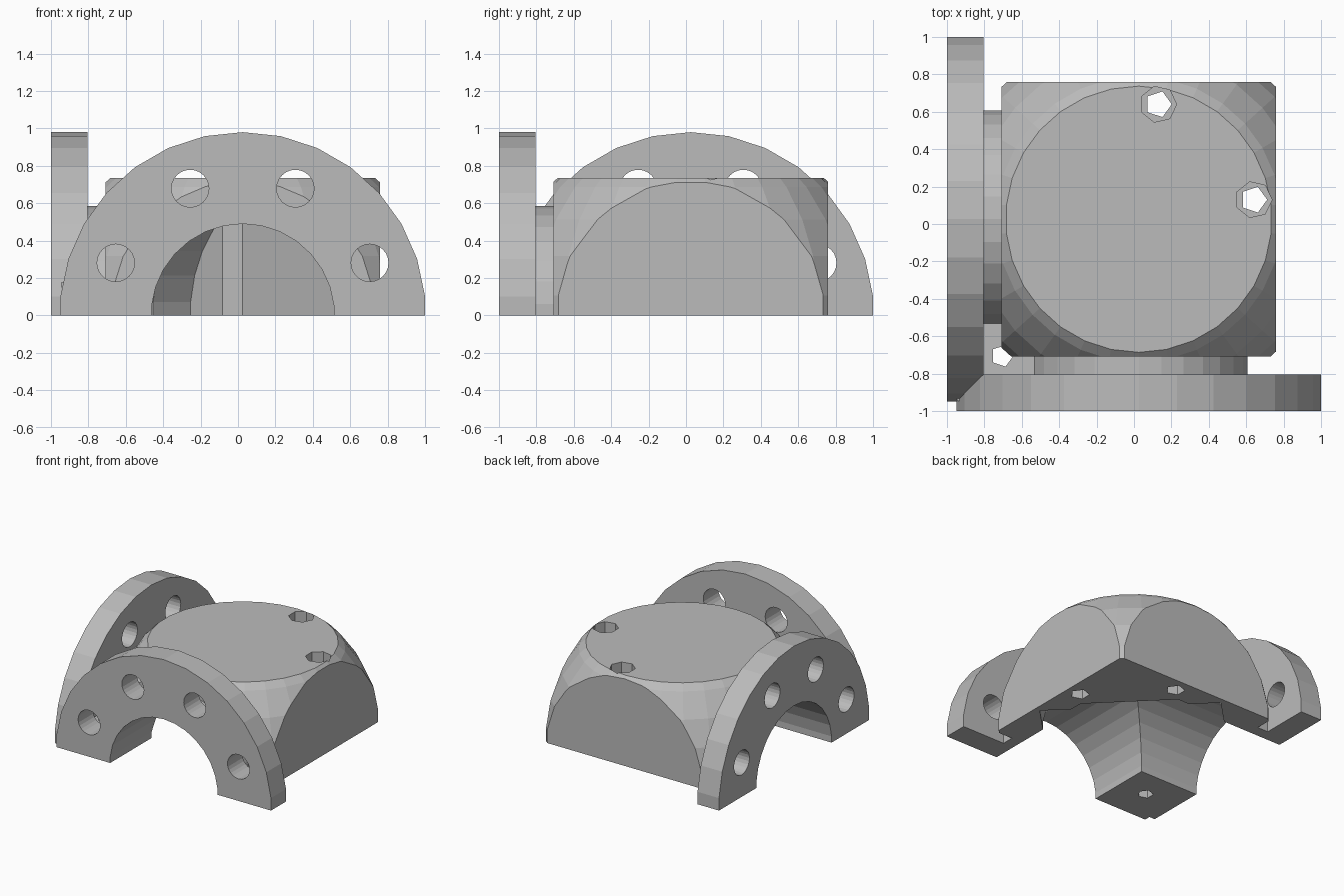
import bpy, bmesh, math
from mathutils import Vector

if "Cube" in bpy.data.objects:
    bpy.data.objects.remove(bpy.data.objects["Cube"])

C = 0.0255                     # plan centre of the cube body
HALF = 0.733                   # half width of the cube body
BORE = 0.49
MID = Vector((C, C, 0))
X, Y, Z = Vector((1, 0, 0)), Vector((0, 1, 0)), Vector((0, 0, 1))
DIAG = Vector((1, 1, 0)).normalized()
SIDE = Vector((1, -1, 0)).normalized()

grey = bpy.data.materials.new("plain_grey")
grey.use_nodes = True
grey.diffuse_color = (0.5, 0.5, 0.5, 1)
grey.node_tree.nodes["Principled BSDF"].inputs["Base Color"].default_value = (0.5, 0.5, 0.5, 1)


def finish(name, bm):
    bmesh.ops.recalc_face_normals(bm, faces=bm.faces)
    mesh = bpy.data.meshes.new(name)
    bm.to_mesh(mesh)
    bm.free()
    obj = bpy.data.objects.new(name, mesh)
    bpy.context.collection.objects.link(obj)
    mesh.materials.append(grey)
    return obj


def circle(r, n=30, cu=0, cv=0, start=90):
    angles = [math.radians(start + 360 * i / n) for i in range(n)]
    return [(cu + r * math.cos(a), cv + r * math.sin(a)) for a in angles]


def rect(u0, u1, v0, v1):
    return [(u0, v0), (u1, v0), (u1, v1), (u0, v1)]


def prism(name, pts, lo, hi, u=X, v=Y, w=Z, origin=Vector(), clip=None):
    """Extrude a profile in the u-v plane from lo to hi along w."""
    bm = bmesh.new()
    face = bm.faces.new([bm.verts.new(origin + u * a + v * b + w * lo) for a, b in pts])
    ext = bmesh.ops.extrude_face_region(bm, geom=[face])["geom"]
    bmesh.ops.translate(bm, vec=w * (hi - lo),
                        verts=[g for g in ext if isinstance(g, bmesh.types.BMVert)])
    if clip:
        bmesh.ops.bisect_plane(bm, geom=bm.verts[:] + bm.edges[:] + bm.faces[:],
                               plane_co=clip[0], plane_no=clip[1], clear_outer=True)
        bmesh.ops.holes_fill(bm, edges=[e for e in bm.edges if e.is_boundary])
    return finish(name, bm)


def combine(base, tool, operation):
    mod = base.modifiers.new("combine", "BOOLEAN")
    mod.operation = operation
    mod.solver = "EXACT"
    mod.object = tool
    bpy.context.view_layer.objects.active = base
    bpy.ops.object.modifier_apply(modifier=mod.name)
    bpy.data.objects.remove(tool)


# Cube body rounded off by a sphere
housing = prism("mirror_housing", rect(C - HALF, C + HALF, C - HALF, C + HALF), -HALF, 0.735)
bm = bmesh.new()
bmesh.ops.create_uvsphere(bm, u_segments=30, v_segments=15, radius=1.028)
bmesh.ops.translate(bm, verts=bm.verts, vec=MID)
combine(housing, finish("rounding_sphere", bm), "INTERSECT")

# Front and side flanges with their necks
ports = [(X, Y, Vector((C, 0, 0))), (Y, X, Vector((0, C, 0)))]
for u, w, origin in ports:
    combine(housing, prism("neck", circle(0.585), -0.9, -0.5, u, Z, w, origin), "UNION")
for u, w, origin in ports:
    combine(housing, prism("flange", circle(0.98), -1, -0.805, u, Z, w, origin), "UNION")

# Low block in the inside corner between the flanges
combine(housing, prism("corner_block", rect(-0.947, -0.44, -0.947, -0.44), -0.2, 0.175), "UNION")

# Bores meeting at the mirror plane, and the flange bolt holes
for u, w, origin in ports:
    combine(housing, prism("bore", circle(BORE), -1.2, 1.2, u, Z, w, origin,
                           clip=(MID + DIAG * 0.006, DIAG)), "DIFFERENCE")
    for angle in (22.5, 67.5, 112.5, 157.5):
        a = math.radians(angle)
        pts = circle(0.1, 24, 0.735 * math.cos(a), 0.735 * math.sin(a))
        combine(housing, prism("bolt_hole", pts, -1.1, -0.79, u, Z, w, origin), "DIFFERENCE")

# Round mirror seat on the diagonal, with a relief pocket behind it
combine(housing, prism("mirror_seat", circle(0.688), -0.004, 0.29, SIDE, Z, DIAG, MID), "DIFFERENCE")
pocket = [(-0.085, 0.545), (0.025, 0.545), (0.545, 0.025), (0.545, -0.085), (0.3, -0.085), (-0.085, 0.3)]
combine(housing, prism("relief_pocket", pocket, -0.2, 0.52), "DIFFERENCE")

# Vertical screw holes with counterbores in the top
for x, y in ((0.13, 0.64), (0.64, 0.13)):
    combine(housing, prism("screw_hole", circle(0.072, 5, x, y, 0), -0.9, 0.9), "DIFFERENCE")
    combine(housing, prism("counterbore", circle(0.098, 7, x, y, 0), 0.62, 0.9), "DIFFERENCE")
combine(housing, prism("corner_screw_hole", circle(0.06, 5, -0.705, -0.705, 0), -0.9, 0.178), "DIFFERENCE")

# Flat split face at the bottom
combine(housing, prism("lower_half", rect(-2, 2, -2, 2), -2, 0), "DIFFERENCE")
